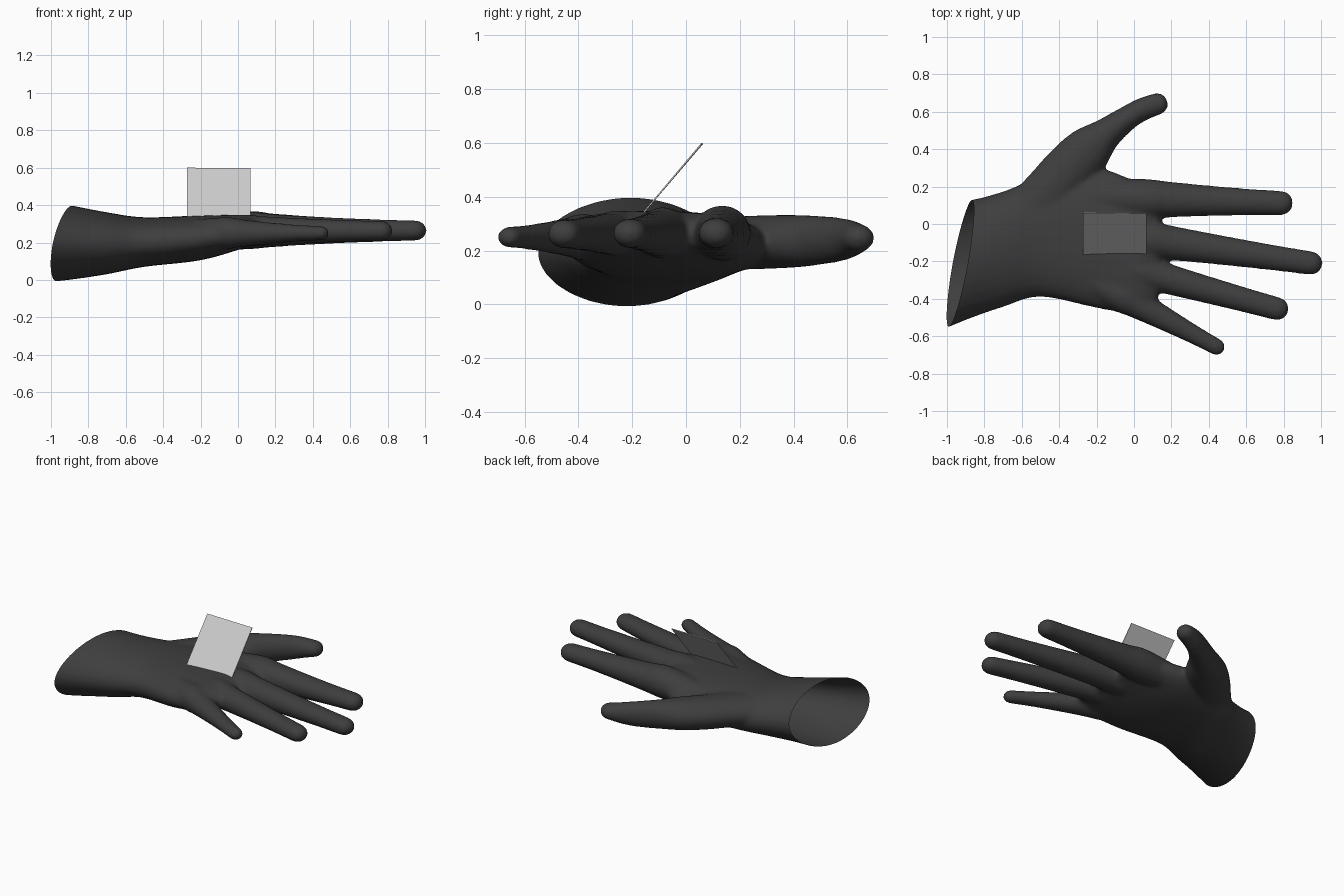
import bpy, bmesh, math
from mathutils import Vector

if "Cube" in bpy.data.objects:
    bpy.data.objects.remove(bpy.data.objects["Cube"])

SIDES = 28


def material(name, value):
    m = bpy.data.materials.new(name)
    m.diffuse_color = (value, value, value, 1)
    m.use_nodes = True
    m.node_tree.nodes["Principled BSDF"].inputs["Base Color"].default_value = m.diffuse_color
    return m


def make_object(name, bm, mat):
    bmesh.ops.recalc_face_normals(bm, faces=bm.faces)
    mesh = bpy.data.meshes.new(name)
    bm.to_mesh(mesh)
    bm.free()
    mesh.materials.append(mat)
    ob = bpy.data.objects.new(name, mesh)
    bpy.context.collection.objects.link(ob)
    return ob


def spline(stations, steps=5):
    """Catmull-Rom through (x, y, z, half width, half height) stations."""
    pts = [Vector(s) for s in stations]
    out = []
    for i in range(len(pts) - 1):
        a, b, c = pts[max(i - 1, 0)], pts[i], pts[i + 1]
        d = pts[min(i + 2, len(pts) - 1)]
        for k in range(steps):
            t = k / steps
            out.append(0.5 * (2 * b + (c - a) * t + (2 * a - 5 * b + 4 * c - d) * t * t
                              + (3 * b - a - 3 * c + d) * t ** 3))
    return out + [pts[-1]]


def loft(bm, stations, tip, power=lambda x: 2.0, axis=None):
    """Closed oval tube along the stations, ending in a rounded tip."""
    pts = spline(stations)
    centres = [Vector(p[:3]) for p in pts]
    rings = []
    for i, p in enumerate(pts):
        t = axis or (centres[min(i + 1, len(pts) - 1)] - centres[max(i - 1, 0)]).normalized()
        rings.append((centres[i], t, p[3], p[4]))
    c, t, w, h = rings[-1]
    for k in range(1, 7):
        a = math.radians(14 * k)
        rings.append((c + t * tip * math.sin(a), t, w * math.cos(a) ** 0.9, h * math.cos(a) ** 0.9))
    loops = []
    for c, t, w, h in rings:
        side = t.cross(Vector((0, 0, 1))).normalized()
        up = side.cross(t)
        e = 2 / power(c.x)
        loop = []
        for j in range(SIDES):
            a = 2 * math.pi * j / SIDES
            u, v = math.cos(a), math.sin(a)
            u = math.copysign(abs(u) ** e, u)
            v = math.copysign(abs(v) ** e, v)
            loop.append(bm.verts.new(c + side * u * w + up * v * h))
        loops.append(loop)
    for a, b in zip(loops, loops[1:]):
        for j in range(SIDES):
            k = (j + 1) % SIDES
            bm.faces.new((a[j], a[k], b[k], b[j]))
    bm.faces.new(loops[0][::-1])
    bm.faces.new(loops[-1])


def finger(bm, knuckle, end, z, w0, w1):
    """Straight tapering finger, its root buried in the palm."""
    a, b = Vector(knuckle), Vector(end)
    stations = []
    for i in range(7):
        t = i / 6
        p = a.lerp(b, t)
        w = w1 + (w0 - w1) * (1 - t) ** 1.4
        stations.append((p.x, p.y, z, w, w * (0.96 - 0.1 * t)))
    p = a - (b - a).normalized() * 0.32
    stations.insert(0, (p.x, p.y, 0.235, w0 * 0.9, w0 * 0.8))
    loft(bm, stations, w1)


bm = bmesh.new()

# Forearm stump and palm: x, y range, z range; the wrist is rounder than the palm
palm = [(-1.1, -.6, .12, -.02, .43), (-.9, -.515, .125, 0, .4), (-.7, -.445, .175, .03, .362),
        (-.5, -.39, .25, .07, .335), (-.2, -.45, .3, .105, .345),
        (.03, -.49, .22, .17, .347), (.09, -.46, .2, .195, .33)]
loft(bm, [(x, (a + b) / 2, (c + d) / 2, (b - a) / 2, (d - c) / 2) for x, a, b, c, d in palm],
     0.06, lambda x: 1.9 + 0.35 * min(1, max(0, (x + .8) / .4)), Vector((1, 0, 0)))

# Index, middle, ring and little finger
finger(bm, (.05, .135), (.785, .112), .265, .106, .066)
finger(bm, (.05, -.08), (.945, -.209), .264, .1, .064)
finger(bm, (0, -.245), (.765, -.453), .262, .09, .063)
finger(bm, (-.08, -.375), (.442, -.657), .25, .09, .046)

# Thumb: x, y, half width; the height swells at the base and thins to the tip
thumb = [(-.58, .02, .15), (-.44, .18, .145), (-.34, .3, .138), (-.238, .402, .126),
         (-.145, .485, .086), (-.035, .567, .066), (.045, .613, .062), (.122, .641, .06)]
loft(bm, [(x, y, .226 + .003 * i, w, .1 - .0019 * (i - 2) ** 2)
          for i, (x, y, w) in enumerate(thumb)], .06)

hand = make_object("hand", bm, material("dark grey skin", 0.048))
bpy.context.view_layer.objects.active = hand
hand.select_set(True)

# Fuse the parts into one skin and soften the joins
fuse = hand.modifiers.new("fuse", 'REMESH')
fuse.mode = 'VOXEL'
fuse.voxel_size = 0.012
soften = hand.modifiers.new("soften", 'SMOOTH')
soften.factor = 0.5
soften.iterations = 14
for name in ("fuse", "soften"):
    bpy.ops.object.modifier_apply(modifier=name)

# Slanted cut at the wrist, left open so the skin is a hollow shell
bm = bmesh.new()
bm.from_mesh(hand.data)
bmesh.ops.bisect_plane(bm, geom=bm.verts[:] + bm.edges[:] + bm.faces[:], dist=1e-5,
                       plane_co=(-.93, 0, 0), plane_no=(1, -.18, -.2), clear_inner=True)
bm.to_mesh(hand.data)
bm.free()
bpy.ops.object.shade_smooth_by_angle(angle=math.radians(60))

# Thin tilted card standing on the back of the hand
bm = bmesh.new()
corners = [(-.272, -.165, .337), (.068, -.165, .337), (.068, .055, .598), (-.272, .06, .6)]
face = bm.faces.new([bm.verts.new(c) for c in corners])
bm.normal_update()
shift = face.normal * -0.005
ext = bmesh.ops.extrude_face_region(bm, geom=[face])
bmesh.ops.translate(bm, vec=shift, verts=[v for v in ext["geom"] if isinstance(v, bmesh.types.BMVert)])
make_object("card", bm, material("light grey card", 0.6))
